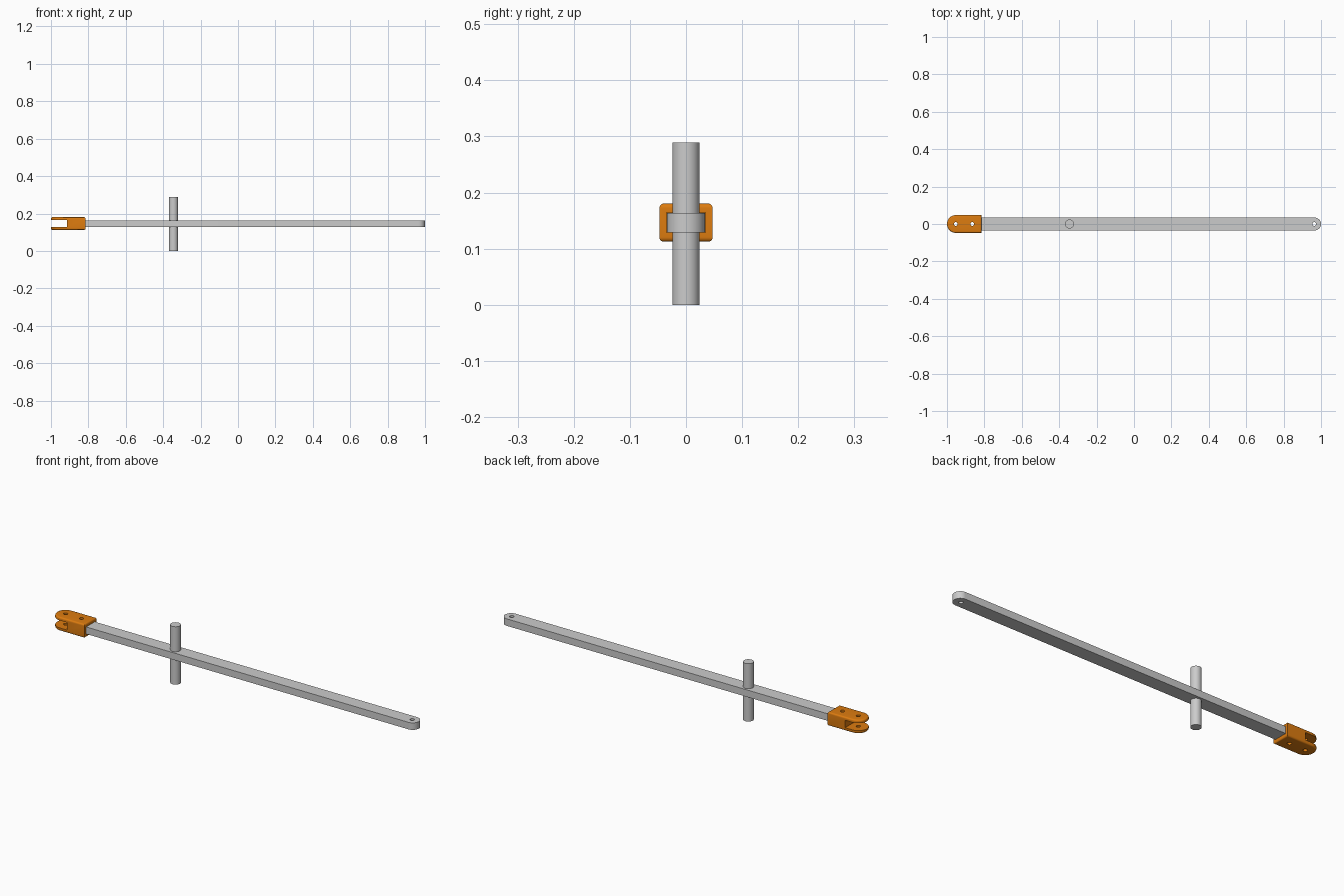
import bpy, bmesh, math

if "Cube" in bpy.data.objects:
    bpy.data.objects.remove(bpy.data.objects["Cube"])

ZC = 0.1465          # height of the bar's centre line
HOLE_R = 0.010


def finish(bm, name):
    bmesh.ops.recalc_face_normals(bm, faces=bm.faces)
    me = bpy.data.meshes.new(name)
    bm.to_mesh(me)
    bm.free()
    ob = bpy.data.objects.new(name, me)
    bpy.context.collection.objects.link(ob)
    return ob


def arc(cx, r, start, end, n=24):
    return [(cx + r * math.cos(math.radians(start + (end - start) * i / n)),
             r * math.sin(math.radians(start + (end - start) * i / n)))
            for i in range(n + 1)]


def prism(name, outline, z0, z1, bevel=0):
    bm = bmesh.new()
    face = bm.faces.new([bm.verts.new((x, y, z0)) for x, y in outline])
    up = bmesh.ops.extrude_face_region(bm, geom=[face])["geom"]
    bmesh.ops.translate(bm, vec=(0, 0, z1 - z0),
                        verts=[g for g in up if isinstance(g, bmesh.types.BMVert)])
    if bevel:
        rims = [e for e in bm.edges
                if abs(e.verts[0].co.z - e.verts[1].co.z) < 1e-6]
        bmesh.ops.bevel(bm, geom=rims, offset=bevel, segments=5,
                        profile=0.5, affect='EDGES')
    return finish(bm, name)


def rod(name, x, r, z0, z1, sides=48):
    return prism(name, arc(x, r, 0, 360, sides)[:-1], z0, z1)


def cut(ob, cutter):
    mod = ob.modifiers.new("cut", 'BOOLEAN')
    mod.operation = 'DIFFERENCE'
    mod.solver = 'EXACT'
    mod.object = cutter
    bpy.context.view_layer.objects.active = ob
    bpy.ops.object.modifier_apply(modifier=mod.name)
    bpy.data.objects.remove(cutter)


def smooth(ob):
    bpy.ops.object.select_all(action='DESELECT')
    ob.select_set(True)
    bpy.context.view_layer.objects.active = ob
    bpy.ops.object.shade_smooth_by_angle(angle=math.radians(30))


def rect(x0, x1, h):
    return [(x0, -h), (x1, -h), (x1, h), (x0, h)]


# long bar with rounded ends and a hole at each end
W = 0.034
bar = prism("bar", arc(1 - W, W, -90, 90) + arc(-0.902 + W, W, 90, 270),
            ZC - 0.0175, ZC + 0.0175)
for x in (0.963, -0.865):
    cut(bar, rod("cutter", x, HOLE_R, 0, 0.3, 32))

# vertical post through the bar
post = rod("post", -0.345, 0.0243, 0, 0.289)

# fork end: rounded block, open slot at the tip, socket for the bar, two pin holes
R = 0.0475
fork = prism("fork_end", [(-0.815, -R), (-0.815, R)] + arc(-1 + R, R, 90, 270, 32),
             ZC - 0.034, ZC + 0.034, bevel=0.008)
cut(fork, prism("cutter", rect(-1.1, -0.913, 0.1), ZC - 0.0185, ZC + 0.0185))
cut(fork, prism("cutter", rect(-0.9025, -0.7, W + 0.0005), ZC - 0.018, ZC + 0.018))
for x in (-0.953, -0.865):
    cut(fork, rod("cutter", x, HOLE_R, 0, 0.3, 32))

orange = bpy.data.materials.new("orange")
orange.diffuse_color = (0.72, 0.2, 0.005, 1)
orange.use_nodes = True
orange.node_tree.nodes["Principled BSDF"].inputs["Base Color"].default_value = orange.diffuse_color
fork.data.materials.clear()
fork.data.materials.append(orange)

for ob in (bar, post, fork):
    smooth(ob)
